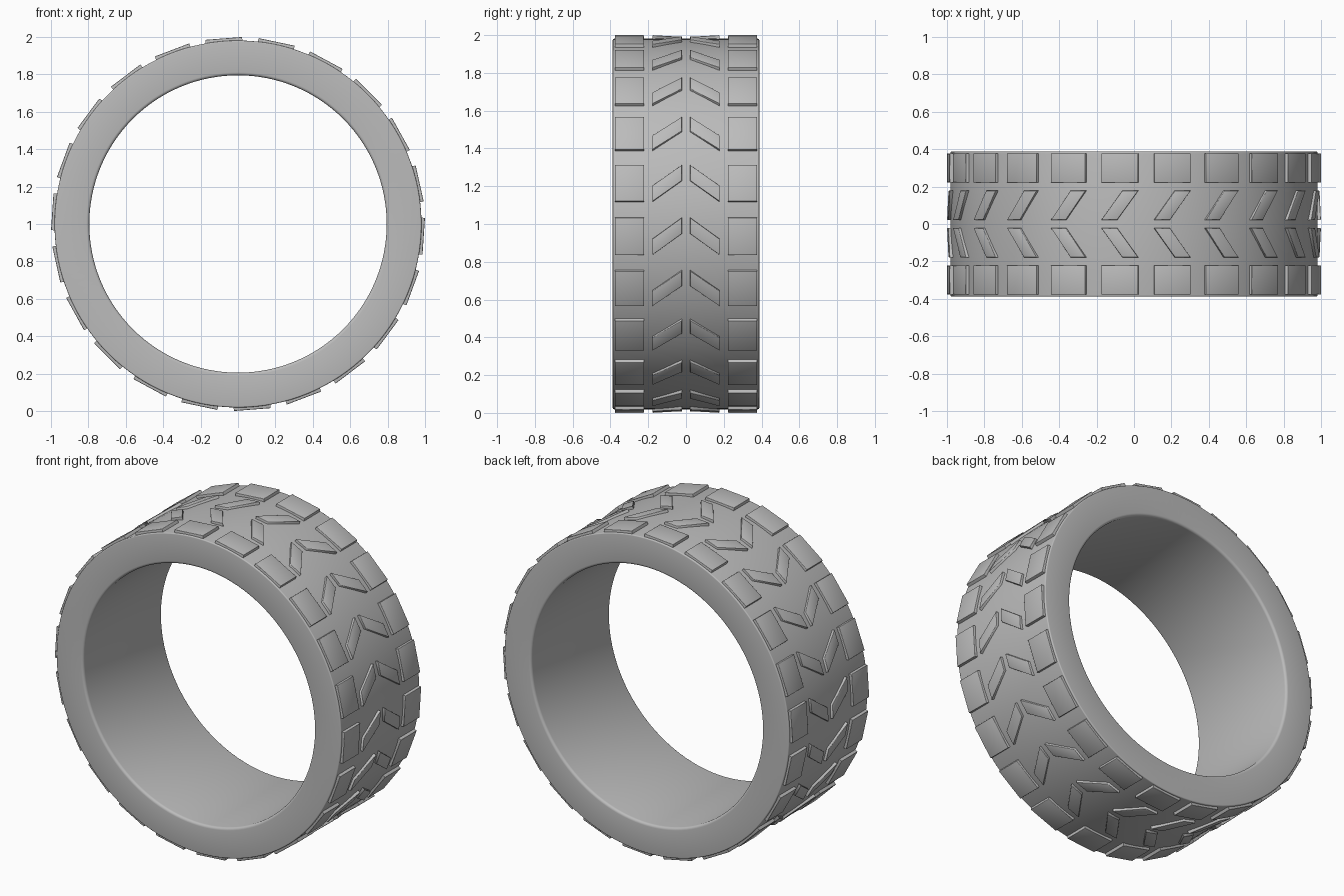
import bpy
import bmesh
import math
from mathutils import Matrix, Vector

cube = bpy.data.objects.get("Cube")
if cube:
    bpy.data.objects.remove(cube, do_unlink=True)

rubber = bpy.data.materials.new("grey rubber")
rubber.use_nodes = True
rubber.diffuse_color = (0.5, 0.5, 0.5, 1)
rubber.node_tree.nodes["Principled BSDF"].inputs["Base Color"].default_value = (0.5, 0.5, 0.5, 1)

HUB = Vector((0, 0, 1))
COUNT = 22
FIRST = math.radians(-4.4)


def make_object(name, bm):
    bmesh.ops.recalc_face_normals(bm, faces=bm.faces)
    mesh = bpy.data.meshes.new(name)
    bm.to_mesh(mesh)
    bm.free()
    mesh.materials.append(rubber)
    obj = bpy.data.objects.new(name, mesh)
    bpy.context.collection.objects.link(obj)
    obj.location = HUB
    return obj


def smooth(obj, degrees):
    bpy.ops.object.select_all(action="DESELECT")
    obj.select_set(True)
    bpy.context.view_layer.objects.active = obj
    bpy.ops.object.shade_smooth_by_angle(angle=math.radians(degrees))


def rounded_section(r_in, r_out, half, lip, shoulder, steps=4):
    """Ring cross-section with rounded corners, as (radius, y) points."""
    points = []
    corners = [(r_out, half, shoulder, 0), (r_in, half, lip, 1),
               (r_in, -half, lip, 2), (r_out, -half, shoulder, 3)]
    for r, y, size, quarter in corners:
        cr = r - size if r == r_out else r + size
        cy = y - math.copysign(size, y)
        for i in range(steps + 1):
            a = (quarter + i / steps) * math.pi / 2
            points.append((cr + size * math.cos(a), cy + size * math.sin(a)))
    return points


def tyre_body():
    # Spin the cross-section around the hub
    bm = bmesh.new()
    verts = [bm.verts.new((r, y, 0))
             for r, y in rounded_section(0.795, 0.981, 0.388, 0.016, 0.007)]
    edges = [bm.edges.new((v, verts[(i + 1) % len(verts)])) for i, v in enumerate(verts)]
    bmesh.ops.spin(bm, geom=verts + edges, cent=(0, 0, 0), axis=(0, 1, 0),
                   angle=math.tau, steps=128)
    bmesh.ops.remove_doubles(bm, verts=bm.verts, dist=1e-4)
    smooth(make_object("tyre_body", bm), 40)


def tread_row(name, outline):
    # Repeat one flat-topped block, given by its (tangent, y) outline
    bm = bmesh.new()
    for k in range(COUNT):
        turn = Matrix.Rotation(FIRST + k * math.tau / COUNT, 4, "Y")
        low, top = ([bm.verts.new(turn @ Vector((t, y, r))) for t, y in outline]
                    for r in (0.96, 0.9952))
        bm.faces.new(low)
        top_face = bm.faces.new(top)
        n = len(outline)
        for i in range(n):
            j = (i + 1) % n
            bm.faces.new((low[i], low[j], top[j], top[i]))
        bmesh.ops.bevel(bm, geom=list(top_face.edges), offset=0.003,
                        segments=2, affect="EDGES", profile=0.5)
    smooth(make_object(name, bm), 50)


tyre_body()
for side, label in ((1, "back"), (-1, "front")):
    # Square shoulder blocks
    tread_row(label + "_shoulder_blocks",
              [(-0.0985, side * 0.222), (0.0985, side * 0.222),
               (0.0985, side * 0.377), (-0.0985, side * 0.377)])
    # Slanted centre blocks, forming arrows with their mirror row
    tread_row(label + "_slanted_blocks",
              [(-0.0985, side * 0.022), (-0.014, side * 0.022),
               (0.0985, side * 0.178), (0.014, side * 0.178)])
